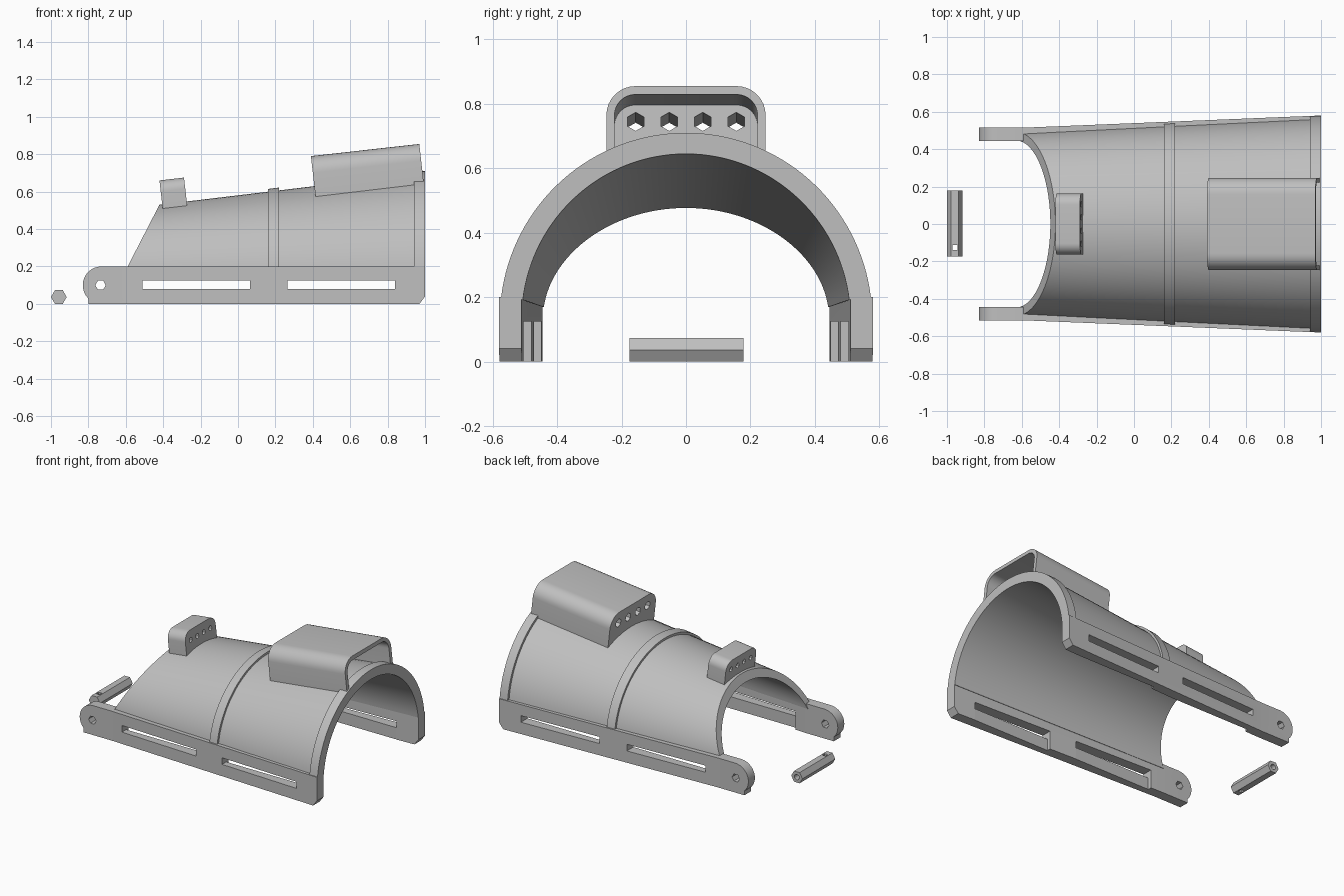
import bpy, bmesh
from math import sin, cos, pi, atan2
from mathutils import Vector

if "Cube" in bpy.data.objects:
    bpy.data.objects.remove(bpy.data.objects["Cube"])

grey = bpy.data.materials.new("plain_grey")
grey.use_nodes = True
GREY = (0.52, 0.52, 0.52, 1)
grey.diffuse_color = GREY
grey.node_tree.nodes["Principled BSDF"].inputs["Base Color"].default_value = GREY
parts = []


def finish(name, bm, keep=True):
    bmesh.ops.recalc_face_normals(bm, faces=bm.faces)
    mesh = bpy.data.meshes.new(name)
    bm.to_mesh(mesh)
    bm.free()
    mesh.materials.append(grey)
    ob = bpy.data.objects.new(name, mesh)
    bpy.context.collection.objects.link(ob)
    ob.hide_render = not keep
    if keep:
        parts.append(ob)
    return ob


def bridge(bm, ring_a, ring_b):
    """Solid between two matching closed rings of points."""
    a = [bm.verts.new(p) for p in ring_a]
    b = [bm.verts.new(p) for p in ring_b]
    bm.faces.new(a)
    bm.faces.new(b)
    for i in range(len(a)):
        j = (i + 1) % len(a)
        bm.faces.new((a[i], a[j], b[j], b[i]))


def prism(name, pts, d0, d1, place, keep=False):
    bm = bmesh.new()
    bridge(bm, [place(p, q, d0) for p, q in pts], [place(p, q, d1) for p, q in pts])
    return finish(name, bm, keep)


def cut(ob, cutter, remove=True):
    mod = ob.modifiers.new("cut", 'BOOLEAN')
    mod.operation = 'DIFFERENCE'
    mod.solver = 'EXACT'
    mod.object = cutter
    bpy.context.view_layer.objects.active = ob
    bpy.ops.object.modifier_apply(modifier=mod.name)
    if remove:
        bpy.data.objects.remove(cutter)


def ngon(cx, cy, r, n, turn=0.0):
    return [(cx + r * cos(turn + 2 * pi * i / n), cy + r * sin(turn + 2 * pi * i / n))
            for i in range(n)]


def rect(x0, x1, z0, z1):
    return [(x0, z0), (x1, z0), (x1, z1), (x0, z1)]


def along_y(x, z, d):
    return Vector((x, d, z))


# Elliptical wall: half width and height of each surface along the length
SPRING = 0.13


def outer(x, grow=0.0):
    return 0.49 + 0.047 * (x + 0.59) + grow, 0.40 + 0.12 * (x + 0.42) + grow


def inner(x):
    return 0.445 + 0.041 * (x + 0.59), 0.35 + 0.116 * (x + 0.42)


def arc(x, size, n=64, start=0.12):
    a, b = size
    angles = [start + (pi - 2 * start) * i / n for i in range(n + 1)]
    return [Vector((x, a * cos(t), SPRING + b * sin(t))) for t in angles]


def arch_mesh(x0, x1, out_fn, in_fn=None):
    bm = bmesh.new()
    rings = []
    for x in (x0, x1):
        ring = arc(x, out_fn(x))
        if in_fn:
            ring += arc(x, in_fn(x))[::-1]
        rings.append(ring)
    bridge(bm, *rings)
    return bm


# Tapered shell with slanted narrow end
bm = arch_mesh(-0.62, 1.0, outer, inner)
cut_res = bmesh.ops.bisect_plane(bm, geom=bm.verts[:] + bm.edges[:] + bm.faces[:],
                                 plane_co=(-0.42, 0, 0.53), plane_no=(-0.33, 0, 0.17),
                                 clear_outer=True)
edges = [e for e in bm.edges if e.is_boundary]
bmesh.ops.holes_fill(bm, edges=edges)
finish("shell", bm)

# Raised band and end rim
finish("middle_band", arch_mesh(0.16, 0.22, lambda x: outer(x, 0.015), lambda x: outer(x, -0.01)))
finish("end_rim", arch_mesh(0.94, 1.0, lambda x: (0.578, 0.58), lambda x: outer(x, -0.01)))

# Side rails with rounded hinge ends, slots and inner recesses
SLOTS = ((-0.51, 0.065), (0.265, 0.84))
profile = [(-0.80, 0.0)]
for i in range(13):
    t = pi * 1.25 - i * pi * 0.75 / 12
    profile.append((-0.73 + 0.1 * cos(t), 0.1 + 0.1 * sin(t)))
profile += [(1.0, 0.2), (1.0, 0.04), (0.97, 0.0)]

for name, side in (("front_side_rail", -1), ("back_side_rail", 1)):
    bm = bmesh.new()
    bridge(bm, [along_y(x, z, 0) for x, z in profile], [along_y(x, z, 1) for x, z in profile])
    bmesh.ops.bisect_plane(bm, geom=bm.verts[:] + bm.edges[:] + bm.faces[:],
                           plane_co=(-0.59, 0, 0), plane_no=(1, 0, 0))
    for v in bm.verts:
        x = max(v.co.x, -0.59)
        a = inner(x)[0]
        v.co.y = side * (a + 0.07 * v.co.y)
    rail = finish(name, bm)
    for x0, x1 in SLOTS:
        cut(rail, prism("slot_cutter", rect(x0, x1, 0.08, 0.125), side * 0.3, side * 0.7, along_y))
        cut(rail, prism("recess_cutter", rect(x0, x1, -0.02, 0.125),
                        side * 0.3, side * (inner(x1)[0] + 0.001), along_y))
    cut(rail, prism("hinge_cutter", ngon(-0.735, 0.1, 0.028, 6), side * 0.3, side * 0.7, along_y))

# Tilted blocks on top, trimmed to sit in the wall of the shell
core = finish("core_cutter", arch_mesh(-0.7, 1.1, lambda x: outer(x, -0.022)), False)


def tilted(origin, slope):
    t = atan2(slope, 1)

    def place(y, w, u):
        return Vector((origin[0] + u * cos(t) - w * sin(t), y, origin[1] + u * sin(t) + w * cos(t)))
    return place


def round_top(half, top, bottom, r, n=8):
    pts = [(half, bottom)]
    for i in range(n + 1):
        t = i * pi / 2 / n
        pts.append((half - r + r * cos(t), top - r + r * sin(t)))
    return pts + [(-y, w) for y, w in reversed(pts)]


def drill_row(ob, place, pitch, w, r, length):
    for i in range(4):
        hole = ngon((i - 1.5) * pitch, w, r, 6, pi / 2)
        cut(ob, prism("hole_cutter", hole, -0.05, length + 0.05, place))


place = tilted((0.39, 0.79), 0.112)
box = prism("tensioner_housing", round_top(0.247, 0, -0.25, 0.09), 0, 0.583, place, True)
cut(box, core, False)
cut(box, prism("cavity_cutter", round_top(0.222, -0.026, -0.4, 0.065), 0.29, 0.7, place))
drill_row(box, place, 0.104, -0.078, 0.029, 0.4)

place = tilted((-0.42, 0.66), 0.115)
guide = prism("cord_guide", round_top(0.163, 0, -0.2, 0.06), 0, 0.132, place, True)
cut(guide, core, False)
drill_row(guide, place, 0.07, -0.065, 0.017, 0.132)
bpy.data.objects.remove(core)

# Loose hexagonal pin with end bore and cross hole
pin = prism("hex_pin", ngon(-0.958, 0.0365, 0.042, 6), -0.175, 0.178, along_y, True)
cut(pin, prism("bore_cutter", ngon(-0.958, 0.0365, 0.018, 12), -0.125, 0.3, along_y))
cut(pin, prism("cross_cutter", rect(-0.971, -0.945, -0.05, 0.15), -0.138, -0.112, along_y))

# Smooth the curved walls, keep edges sharp
bpy.ops.object.select_all(action='DESELECT')
for ob in parts:
    ob.select_set(True)
bpy.context.view_layer.objects.active = parts[0]
bpy.ops.object.shade_smooth_by_angle(angle=0.5)
